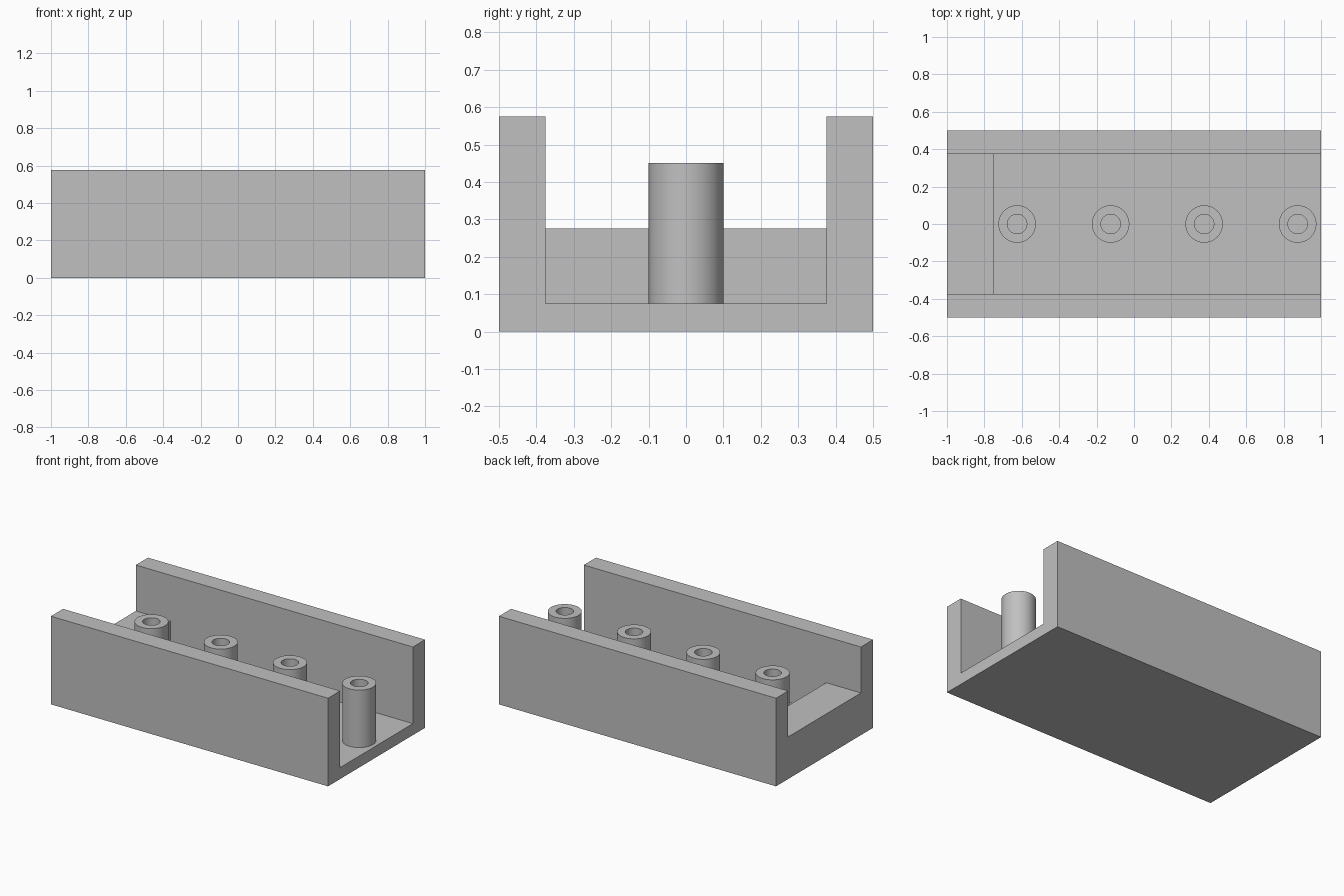
import bpy, bmesh, math
from mathutils import Matrix, Vector

cube = bpy.data.objects.get("Cube")
if cube:
    bpy.data.objects.remove(cube, do_unlink=True)

LENGTH, WIDTH, HEIGHT = 2.0, 1.0, 0.575
FLOOR_Z, LEDGE_Z, POST_Z = 0.075, 0.275, 0.45
CHANNEL_HALF = 0.375
LEDGE_X = -0.75

grey = bpy.data.materials.new("plain grey")
grey.use_nodes = True
colour = (0.53, 0.53, 0.53, 1)
grey.diffuse_color = colour
grey.node_tree.nodes["Principled BSDF"].inputs["Base Color"].default_value = colour


def add_object(name, bm):
    bmesh.ops.recalc_face_normals(bm, faces=bm.faces)
    mesh = bpy.data.meshes.new(name)
    bm.to_mesh(mesh)
    bm.free()
    mesh.materials.append(grey)
    obj = bpy.data.objects.new(name, mesh)
    bpy.context.collection.objects.link(obj)
    return obj


# Solid block for the tray
bm = bmesh.new()
bmesh.ops.create_cube(bm, size=1)
bmesh.ops.scale(bm, vec=(LENGTH, WIDTH, HEIGHT), verts=bm.verts)
bmesh.ops.translate(bm, vec=(0, 0, HEIGHT / 2), verts=bm.verts)
tray = add_object("channel_tray", bm)

# Stepped cutter: long channel with a raised ledge at one end
bm = bmesh.new()
end = LENGTH / 2 + 0.1
profile = [(-end, LEDGE_Z), (LEDGE_X, LEDGE_Z), (LEDGE_X, FLOOR_Z),
           (end, FLOOR_Z), (end, 1), (-end, 1)]
face = bm.faces.new([bm.verts.new((x, -CHANNEL_HALF, z)) for x, z in profile])
side = bmesh.ops.extrude_face_region(bm, geom=[face])
bmesh.ops.translate(bm, vec=(0, 2 * CHANNEL_HALF, 0),
                    verts=[v for v in side["geom"] if isinstance(v, bmesh.types.BMVert)])
cutter = add_object("channel_cutter", bm)
cutter.hide_render = True

cut = tray.modifiers.new("channel", 'BOOLEAN')
cut.operation = 'DIFFERENCE'
cut.solver = 'EXACT'
cut.object = cutter
bpy.context.view_layer.objects.active = tray
tray.select_set(True)
bpy.ops.object.modifier_apply(modifier=cut.name)
bpy.data.objects.remove(cutter, do_unlink=True)


# Hollow posts: outer wall, flat rim and bore, turned about the vertical axis
def hollow_post(name, x, outer=0.1, bore=0.052):
    bm = bmesh.new()
    points = [(outer, FLOOR_Z), (outer, POST_Z), (bore, POST_Z), (bore, FLOOR_Z)]
    verts = [bm.verts.new((r, 0, z)) for r, z in points]
    edges = [bm.edges.new(pair) for pair in zip(verts, verts[1:] + verts[:1])]
    bmesh.ops.spin(bm, geom=verts + edges, cent=(0, 0, 0), axis=(0, 0, 1),
                   angle=math.tau, steps=64, use_merge=True)
    bmesh.ops.remove_doubles(bm, verts=bm.verts, dist=0.0001)
    bmesh.ops.translate(bm, vec=(x, 0, 0), verts=bm.verts)
    post = add_object(name, bm)
    bpy.ops.object.select_all(action='DESELECT')
    post.select_set(True)
    bpy.context.view_layer.objects.active = post
    bpy.ops.object.shade_smooth_by_angle(angle=math.radians(30))


for i in range(4):
    hollow_post(f"hollow_post_{i + 1}", -0.625 + 0.5 * i)
